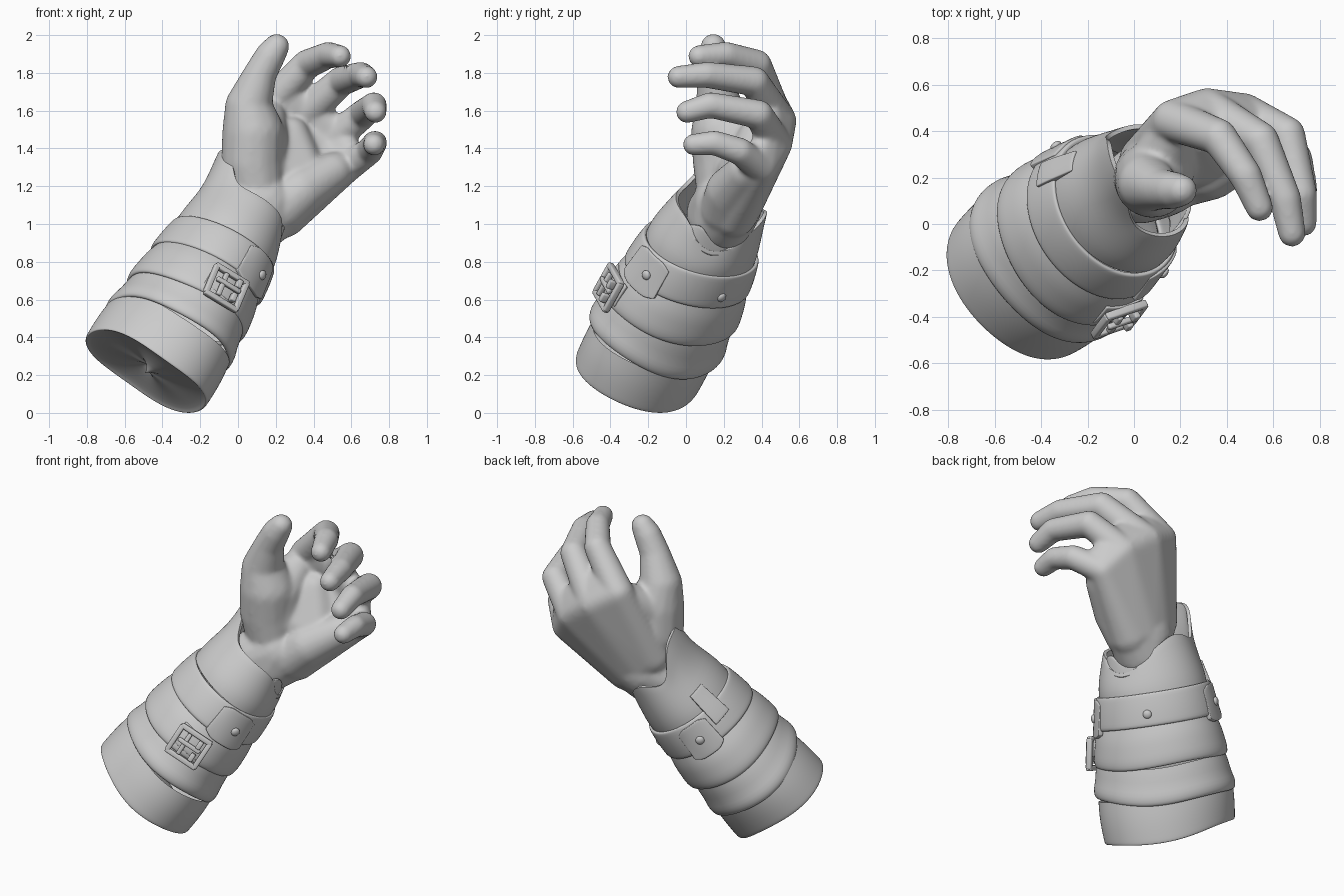
import bpy, bmesh, math
from mathutils import Vector, Matrix

if "Cube" in bpy.data.objects:
    bpy.data.objects.remove(bpy.data.objects["Cube"])

# Forearm frame: base point, axis, and two cross directions
P0 = Vector((-0.5, -0.265, 0.2))
A = Vector((0.485, 0.395, 0.78)).normalized()
H = Vector((0.63, -0.775, 0)).normalized()
V = A.cross(H)


def arm_point(s, deg, r):
    t = math.radians(deg)
    return P0 + A * s + H * (1.09 * r * math.cos(t)) + V * (0.94 * r * math.sin(t))


def bump(deg, centre, width, power=2):
    d = (deg - centre + 180) % 360 - 180
    return math.exp(-abs(d / width) ** power)


def add_object(name, bm):
    me = bpy.data.meshes.new(name)
    bm.normal_update()
    bm.to_mesh(me)
    bm.free()
    me.shade_smooth()
    ob = bpy.data.objects.new(name, me)
    bpy.context.collection.objects.link(ob)
    return ob


def band(name, prof, d0=0, d1=360, n=72, thick=0, tilt=0, high=132, amp=0, wave=0, phase=0, edge=None):
    """Sheet wrapped round the forearm, swept from an (s, radius) profile."""
    bm = bmesh.new()
    full = d1 - d0 == 360
    cols = n if full else n + 1
    rows = []
    for k, (s, r) in enumerate(prof):
        row = []
        for j in range(cols):
            d = d0 + (d1 - d0) * j / n
            t = math.radians(d)
            ss = s + tilt * math.cos(t - math.radians(high)) + wave * math.sin(3 * t + phase)
            rr = r + amp * math.sin(2 * t + phase + 3 * s) * min(1, r / .2)
            if edge:
                ss, rr = edge(k / (len(prof) - 1), d, ss, rr)
            row.append(bm.verts.new(arm_point(ss, d, rr)))
        rows.append(row)
    for a, b in zip(rows, rows[1:]):
        for j in range(n):
            m = (j + 1) % cols
            bm.faces.new((a[j], a[m], b[m], b[j]))
    ob = add_object(name, bm)
    if thick:
        so = ob.modifiers.new("thickness", 'SOLIDIFY')
        so.thickness = thick
        so.offset = -1
        bv = ob.modifiers.new("edge", 'BEVEL')
        bv.width = 0.005
        bv.segments = 2
    sub = ob.modifiers.new("soft", 'SUBSURF')
    sub.levels = sub.render_levels = 1
    return ob


# Cloth sleeve with a shallow closed end and overlapping folds
band("sleeve_hem", [(.05, .002), (.05, .12), (.045, .25), (.035, .325), (.027, .338), (.025, .346), (.033, .351),
                    (.06, .352), (.12, .354), (.2, .353), (.28, .345)],
     tilt=.03, high=190, amp=.022, wave=.010, phase=-.35)
band("sleeve_fold_lower", [(.27, .33), (.25, .345), (.256, .362), (.275, .369), (.31, .370), (.36, .354), (.42, .347),
                           (.47, .335)], tilt=-.015, amp=.010, wave=.012, phase=.3)
band("sleeve_fold_upper", [(.46, .325), (.445, .338), (.45, .351), (.465, .357), (.5, .358), (.55, .350), (.61, .341),
                           (.66, .325), (.70, .31)], tilt=.015, amp=.005, wave=.008, phase=1.2)

# Wide strap over the bracer
band("wrist_strap", [(.69, .305), (.676, .318), (.679, .328), (.69, .333), (.71, .332), (.78, .325), (.85, .312),
                     (.868, .307), (.874, .300), (.868, .288)], tilt=.025, amp=.002)


# Bracer cuff: notched on the little-finger side, raised tab on the thumb side
def cuff_rim(f, d, s, r):
    tab = bump(d, -120, 42, 3)
    s += (.21 * tab + .08 * bump(d, 140, 34) - .13 * bump(d, 60, 30)) * f ** 1.5
    return s, r + tab * max(0, s - 1.1) * .22 - .01 * f * bump(d, 140, 40)


band("bracer_cuff", [(.85, .291), (.9, .291), (.96, .281), (1.02, .267), (1.08, .252), (1.10, .247), (1.12, .240)],
     n=96, thick=.02, edge=cuff_rim)


def flap_rim(f, d, s, r):
    return s + .08 * f * bump(d, 35, 22) + .06 * f * bump(d, 90, 20), r


band("cuff_lining", [(.90, .262), (.94, .256), (.98, .248), (1.03, .236)], 0, 120, 36, thick=.02, edge=flap_rim)


# Strap ends carrying rivets
def place(s, deg, r):
    p = arm_point(s, deg, r)
    t = (arm_point(s, deg + 1, r) - arm_point(s, deg - 1, r)).normalized()
    nrm = t.cross(A).normalized()
    return Matrix.Translation(p) @ Matrix((t, A, nrm)).transposed().to_4x4()


def tongue(name, d0, d1, s0, s1):
    def round_end(f, d, s, r):
        u = (d - d0) / (d1 - d0)
        return s + (.5 - f) * .05 * max(0, 2 * abs(u - .5) - .6) / .4, r
    prof = [(s0 + (s1 - s0) * k / 6, .350 - .030 * k / 6) for k in range(7)]
    band(name, prof, d0, d1, 12, thick=.03, edge=round_end)


def rivet(name, s, deg, r):
    bm = bmesh.new()
    bmesh.ops.create_uvsphere(bm, u_segments=20, v_segments=12, radius=.026,
                              matrix=place(s, deg, r) @ Matrix.Diagonal((1, 1, .6, 1)))
    add_object(name, bm)


tongue("front_strap_end", -14, 32, .63, .85)
tongue("back_strap_end", 155, 194, .66, .875)
rivet("front_rivet", .74, 14, .336)
rivet("back_rivet", .77, 174, .336)
rivet("side_rivet", .77, 90, .324)
band("back_keeper_strap", [(.78, .337), (.86, .322), (.94, .300), (1.0, .286)], 198, 220, 8, thick=.03)

# Buckle: square frame, prong and side lugs, on its own short strap
band("buckle_strap", [(.47, .362), (.49, .366), (.54, .363), (.6, .355), (.61, .35)], -34, 2, 16, thick=.025)
bm = bmesh.new()
base = place(.515, -16, .372) @ Matrix.Rotation(math.radians(-6), 4, 'X') @ Matrix.Rotation(.12, 4, 'Z')
bars = [((0, .085, 0), (.21, .03, .035)), ((0, -.085, 0), (.21, .03, .035)),
        ((.095, 0, 0), (.03, .18, .035)), ((-.095, 0, 0), (.03, .18, .035)),
        ((0, .01, .02), (.15, .026, .026)), ((-.03, 0, .012), (.026, .14, .03)),
        ((.05, .045, .02), (.03, .05, .045)), ((.05, -.04, .02), (.03, .05, .045))]
for loc, size in bars:
    bmesh.ops.create_cube(bm, size=1, matrix=base @ Matrix.Translation(loc) @ Matrix.Diagonal((*size, 1)))
buckle = add_object("buckle", bm)
bv = buckle.modifiers.new("round", 'BEVEL')
bv.width = .008
bv.segments = 3

# Hand: hulls over spheres, fused by voxel remesh and smoothed
hand = bmesh.new()


def hull(*balls):
    pts = []
    for x, y, z, r in balls:
        for i in range(140):
            c = 1 - 2 * (i + .5) / 140
            q = math.sqrt(1 - c * c)
            g = i * 2.399963
            pts.append(hand.verts.new((x + r * q * math.cos(g), y + r * q * math.sin(g), z + r * c)))
    res = bmesh.ops.convex_hull(hand, input=pts, use_existing_faces=False)
    junk = {v for key in ("geom_interior", "geom_unused") for v in res[key]
            if isinstance(v, bmesh.types.BMVert)}
    bmesh.ops.delete(hand, geom=list(junk), context='VERTS')


def chain(balls):
    for a, b in zip(balls, balls[1:]):
        hull(a, b)


def between(a, b, f, r):
    return tuple(p + (q - p) * f for p, q in zip(a[:3], b[:3])) + (r,)


# Fingers: knuckle, middle joint, end joint, tip
fingers = [
    [(.17, .445, 1.635, .092), (.365, .375, 1.845, .079), (.48, .21, 1.895, .071), (.54, .07, 1.888, .060)],
    [(.315, .49, 1.545, .096), (.545, .36, 1.755, .080), (.65, .11, 1.79, .070), (.68, -.04, 1.778, .060)],
    [(.475, .475, 1.425, .089), (.66, .385, 1.58, .078), (.72, .13, 1.63, .069), (.728, .005, 1.593, .060)],
    [(.57, .40, 1.295, .082), (.695, .285, 1.385, .073), (.725, .15, 1.43, .066), (.72, .04, 1.42, .058)],
]
carpals = [(.06, .265, 1.20, .128), (.12, .275, 1.14, .13), (.18, .27, 1.09, .13), (.24, .25, 1.05, .125)]
for f in fingers:
    chain(f)
for i in range(3):
    a, b = fingers[i], fingers[i + 1]
    hull(carpals[i], carpals[i + 1], a[0], b[0])
    # Webbing between neighbouring fingers
    hull(a[0], b[0], between(a[0], a[1], .35, .07), between(b[0], b[1], .35, .07))

# Thumb and thumb pad
chain([(.10, .20, 1.17, .145), (.075, .20, 1.33, .165), (.08, .19, 1.48, .165), (.055, .175, 1.62, .125),
       (.115, .15, 1.79, .088), (.17, .145, 1.89, .081), (.205, .145, 1.94, .068)])
hull((.08, .21, 1.45, .14), (.165, .40, 1.59, .09), (.13, .22, 1.28, .13), (.14, .24, 1.45, .125))
# Middle of the palm, heel of the palm and wrist
hull((.20, .27, 1.28, .12), (.33, .36, 1.36, .105), (.28, .38, 1.47, .10), (.36, .30, 1.25, .11))
chain([(.22, .22, 1.08, .145), (.33, .235, 1.17, .132), (.5, .32, 1.275, .104), (.57, .385, 1.31, .085)])
hull((.03, .17, 1.05, .17), (.10, .19, 1.02, .17), (.13, .22, 1.10, .185), (.22, .24, 1.07, .14))

ob = add_object("hand", hand)
rm = ob.modifiers.new("fuse", 'REMESH')
rm.mode = 'VOXEL'
rm.voxel_size = .011
rm.use_smooth_shade = True
sm = ob.modifiers.new("smooth", 'SMOOTH')
sm.factor = .5
sm.iterations = 16
